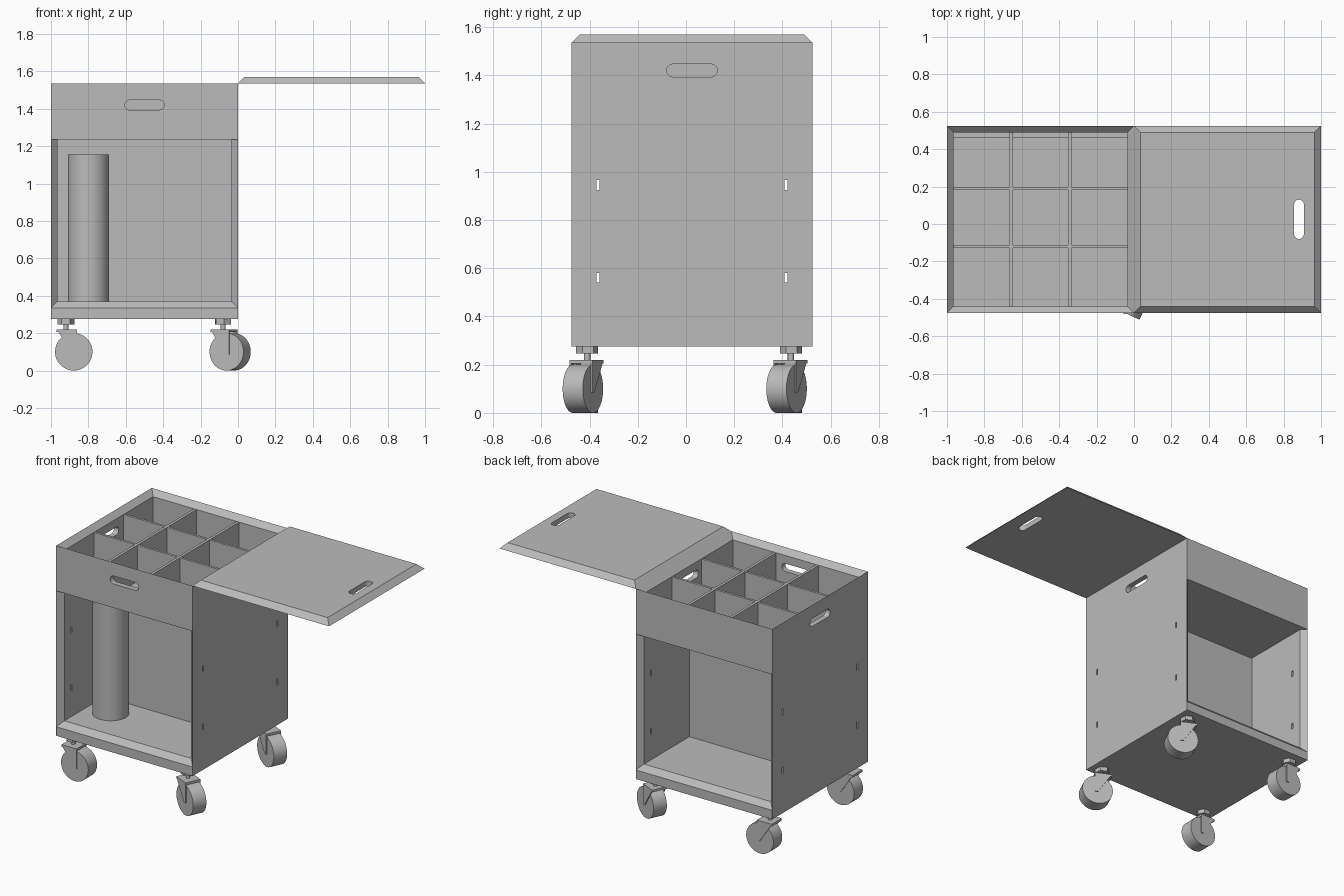
import bpy, bmesh, math
from mathutils import Matrix, Vector

if "Cube" in bpy.data.objects:
    bpy.data.objects.remove(bpy.data.objects["Cube"], do_unlink=True)

grey = bpy.data.materials.new("plain grey")
grey.use_nodes = True
grey.diffuse_color = (0.5, 0.5, 0.5, 1)
grey.node_tree.nodes["Principled BSDF"].inputs["Base Color"].default_value = (0.5, 0.5, 0.5, 1)

# Shell dimensions
X0, X1, Y0, Y1 = -1.0, 0.0, -0.475, 0.525
BOTTOM, TOP, T = 0.275, 1.535, 0.035
XM, YM = (X0 + X1) / 2, (Y0 + Y1) / 2
PANEL_Z = 1.235


def hull(name, points):
    """Convex solid around the points."""
    bm = bmesh.new()
    for p in points:
        bm.verts.new(p)
    bmesh.ops.convex_hull(bm, input=bm.verts[:])
    bmesh.ops.dissolve_limit(bm, angle_limit=0.01, verts=bm.verts[:], edges=bm.edges[:])
    bmesh.ops.recalc_face_normals(bm, faces=bm.faces[:])
    mesh = bpy.data.meshes.new(name)
    bm.to_mesh(mesh)
    bm.free()
    mesh.materials.append(grey)
    obj = bpy.data.objects.new(name, mesh)
    bpy.context.collection.objects.link(obj)
    return obj


def box(name, x, y, z):
    return hull(name, [(a, b, c) for a in x for b in y for c in z])


def smooth(obj):
    bpy.ops.object.select_all(action="DESELECT")
    obj.select_set(True)
    bpy.context.view_layer.objects.active = obj
    bpy.ops.object.shade_smooth_by_angle(angle=math.radians(35))


def cylinder(name, radius, z0, z1, matrix=Matrix(), sides=40):
    ring = [2 * math.pi * i / sides for i in range(sides)]
    obj = hull(name, [matrix @ Vector((radius * math.cos(a), radius * math.sin(a), z))
                      for a in ring for z in (z0, z1)])
    if sides > 8:
        smooth(obj)
    return obj


def stadium(center, long_axis, through_axis, length=0.21, width=0.053):
    """Rounded slot cutter."""
    up = long_axis.cross(through_axis)
    r = width / 2
    pts = []
    for i in range(24):
        a = 2 * math.pi * (i + 0.5) / 24
        shift = math.copysign(length / 2 - r, math.cos(a))
        for d in (-0.1, 0.1):
            pts.append(center + long_axis * (r * math.cos(a) + shift)
                       + up * r * math.sin(a) + through_axis * d)
    return hull("slot_cutter", pts)


def cut(obj, cutters):
    bpy.context.view_layer.objects.active = obj
    for c in cutters:
        c.hide_render = True
        m = obj.modifiers.new("slot", "BOOLEAN")
        m.operation, m.solver, m.object = "DIFFERENCE", "EXACT", c
        bpy.ops.object.modifier_apply(modifier=m.name)
        bpy.data.objects.remove(c, do_unlink=True)


AX, AY = Vector((1, 0, 0)), Vector((0, 1, 0))
HANDLE_Z = 1.42

# Side walls with mitred edges, handle and shelf slots
for name, xo, xi in (("right_wall", X0, X0 + T), ("left_wall", X1, X1 - T)):
    wall = hull(name, [(xo, y, z) for y in (Y0, Y1) for z in (BOTTOM, TOP)]
                + [(xi, y, z) for y in (Y0 + T, Y1 - T) for z in (BOTTOM + T, TOP - T)])
    slots = [stadium(Vector((xo, YM, HANDLE_Z)), AY, AX)]
    for y in (YM - 0.39, YM + 0.39):
        for z in (0.56, 0.945):
            slots.append(box("slot_cutter", (xo - 0.1, xo + 0.1),
                             (y - 0.006, y + 0.006), (z - 0.02, z + 0.02)))
    cut(wall, slots)

# Upper front and back panels
for name, yo, yi in (("front_panel", Y0, Y0 + T), ("back_panel", Y1, Y1 - T)):
    panel = hull(name, [(x, yo, z) for x in (X0, X1) for z in (PANEL_Z, TOP)]
                 + [(x, yi, z) for x in (X0 + T, X1 - T) for z in (PANEL_Z, TOP - T)])
    if yo == Y0:
        cut(panel, [stadium(Vector((XM, yo, HANDLE_Z)), AX, AY)])

# Floor with sloped lips, and the centre partition
hull("floor", [(x, y, z) for x in (X0 + 0.001, X1 - 0.001)
               for y, z in ((Y0, BOTTOM), (Y1, BOTTOM), (Y0, 0.335), (Y1, 0.335),
                            (Y0 + T, 0.37), (Y1 - T, 0.37))])
box("partition", (X0 + T, X1 - T), (-0.02, 0.015), (0.37, PANEL_Z))

# Divided tray
inner_x, inner_y = (X0 + T, X1 - T), (Y0 + T, Y1 - T)
box("tray_floor", inner_x, inner_y, (PANEL_Z, PANEL_Z + 0.025))
for s in (-1, 1):
    x, y = XM + s * 0.156, YM + 0.01 + s * 0.155
    box("long_divider", (x - 0.009, x + 0.009), inner_y, (PANEL_Z + 0.02, TOP - T))
    box("cross_divider", inner_x, (y - 0.008, y + 0.008), (PANEL_Z + 0.02, TOP - T - 0.001))
box("tray_ledge", inner_x, (0.46, Y1 - T), (PANEL_Z + 0.02, PANEL_Z + 0.035))
for x in (-0.92, -0.5, -0.08):
    cylinder("tray_disc", 0.026, PANEL_Z + 0.02, PANEL_Z + 0.03,
             Matrix.Translation((x, 0.41, 0)))

# Opened lid with bevelled edges and a handle slot
lid = hull("lid", [(x, y, TOP) for x in (0, 1) for y in (Y0, Y1)]
           + [(x, y, TOP + T) for x in (T, 1 - T) for y in (Y0 + T, Y1 - T)])
cut(lid, [stadium(Vector((0.882, YM, TOP)), AY, Vector((0, 0, 1)))])

# Upright canister
cylinder("canister", 0.11, 0.37, 1.155, Matrix.Translation((-0.8, -0.19, 0)), 64)

# Swivel casters
for x, turn in ((-0.92, 0), (-0.08, -25)):
    for y in (-0.41, 0.435):
        base = Matrix.Translation((x, y, 0)) @ Matrix.Rotation(math.radians(turn), 4, "Z")
        axle = base @ Matrix.Translation((0.042, 0, 0.1)) @ Matrix.Rotation(math.pi / 2, 4, "X")
        cylinder("caster_mount", 0.046, 0.247, BOTTOM, base, 6)
        cylinder("caster_stem", 0.013, 0.21, 0.25, base, 16)
        cylinder("caster_wheel", 0.1, -0.046, 0.046, axle, 48)
        crown = box("caster_crown", (-0.05, 0.06), (-0.052, 0.052), (0.205, 0.22))
        crown.matrix_world = base
        for s in (-1, 1):
            fork = hull("caster_fork", [(px, s * py, pz) for py in (0.046, 0.052)
                                        for px, pz in ((-0.05, 0.22), (0.06, 0.22),
                                                       (0.06, 0.085), (0.04, 0.085))])
            fork.matrix_world = base
